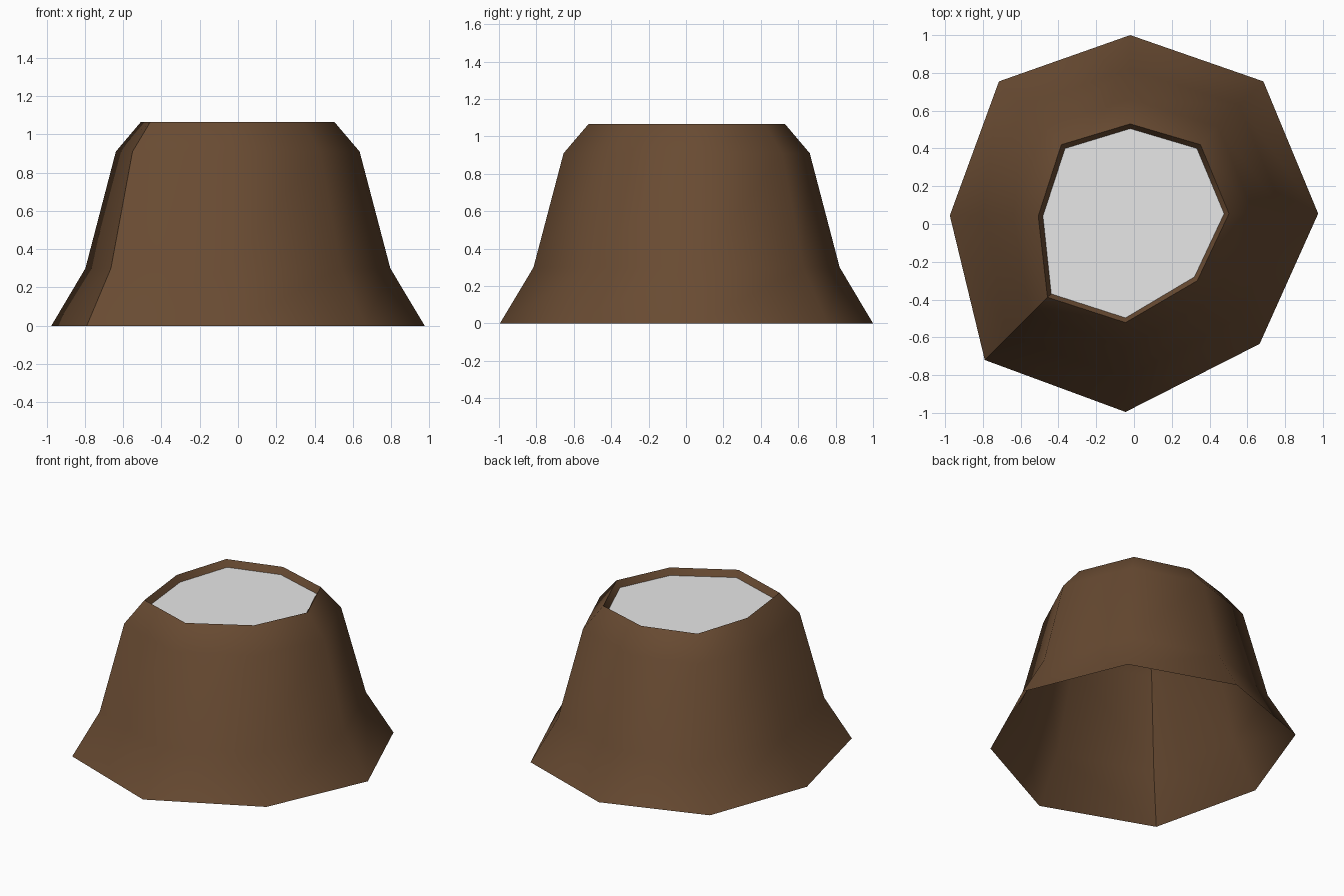
import bpy, bmesh

if "Cube" in bpy.data.objects:
    bpy.data.objects.remove(bpy.data.objects["Cube"])

def material(name, rgb):
    m = bpy.data.materials.new(name)
    m.diffuse_color = (*rgb, 1)
    m.use_nodes = True
    m.node_tree.nodes["Principled BSDF"].inputs["Base Color"].default_value = m.diffuse_color
    return m

brown = material("brown", (0.14, 0.07, 0.032))
grey = material("light_grey", (0.8, 0.8, 0.8))

# uneven eight-sided outlines: foot, rim and sunken top
foot = [(-.02, 1.0), (.685, .755), (.975, .055), (.665, -.635),
        (-.045, -.995), (-.79, -.72), (-.975, .045), (-.715, .755)]
rim = [(-.02, .53), (.352, .42), (.503, .055), (.335, -.30),
       (-.045, -.522), (-.458, -.388), (-.507, .042), (-.385, .42)]
inner = [(-.02, .505), (.333, .40), (.477, .055), (.32, -.28),
         (-.045, -.497), (-.438, -.37), (-.482, .042), (-.365, .40)]
CREASE = 5
INNER_Z = 1.02

def blend(t):
    return [(a[0] + (b[0] - a[0]) * t, a[1] + (b[1] - a[1]) * t)
            for a, b in zip(foot, rim)]

def make(name, rings, mat, cap=False):
    bm = bmesh.new()
    loops = [[bm.verts.new((x, y, z)) for x, y in pts] for pts, z in rings]
    for lo, hi in zip(loops, loops[1:]):
        for i in range(8):
            j = (i + 1) % 8
            bm.faces.new((lo[j], lo[i], hi[i], hi[j])).smooth = True
    if cap:
        bm.faces.new(loops[-1][::-1])
    # one hard seam down the front left corner
    for lo, hi in zip(loops, loops[1:]):
        bm.edges.get((lo[CREASE], hi[CREASE])).smooth = False
    me = bpy.data.meshes.new(name)
    bm.to_mesh(me)
    bm.free()
    me.materials.append(mat)
    ob = bpy.data.objects.new(name, me)
    bpy.context.collection.objects.link(ob)
    return ob

# flared hollow wall, open underneath
make("flared_wall", [(foot, 0), (blend(.38), .3), (blend(.72), .91), (rim, 1.065)], brown)
# lip folding inwards from the rim
make("inner_lip", [(rim, 1.065), (inner, INNER_Z)], brown)
# sunken flat top
make("top_plate", [(inner, INNER_Z)], grey, cap=True)
